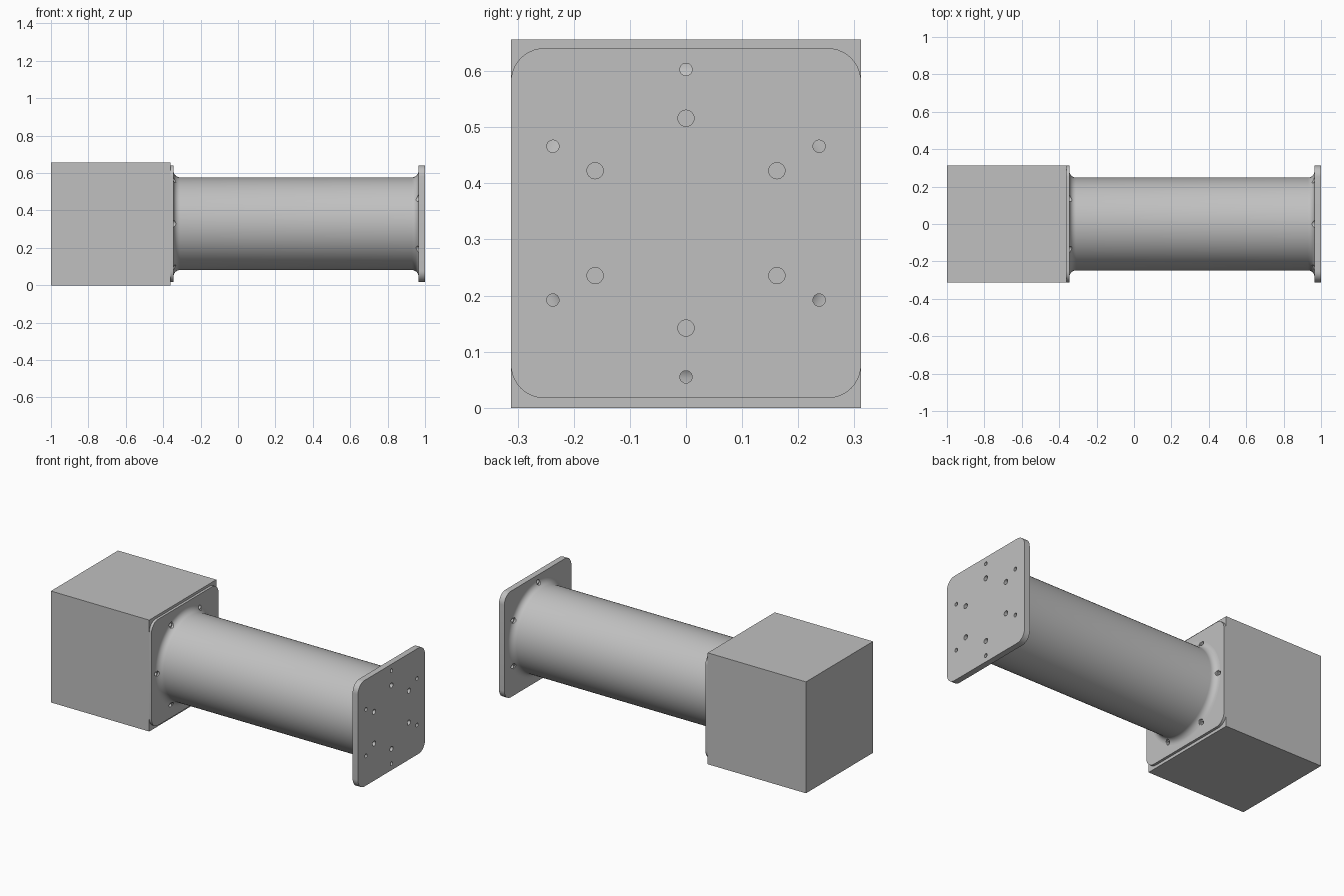
import bpy, bmesh
from math import sin, cos, pi, radians
from mathutils import Matrix

cube = bpy.data.objects.get("Cube")
if cube:
    bpy.data.objects.remove(cube)

AXIS_Z = 0.329          # height of the tube axis
HALF = 0.312            # half width of the flanges and block
BLOCK_X = -0.36         # block face that carries the base flange
BASE_X, END_X = -0.345, 0.965   # flange faces that meet the tube
TUBE_R, FILLET = 0.248, 0.035
BOLT_R, DOWEL_R = 0.274, 0.187  # hole circles

grey = bpy.data.materials.new("plain grey")
grey.use_nodes = True
grey.diffuse_color = (0.53, 0.53, 0.53, 1)
grey.node_tree.nodes["Principled BSDF"].inputs["Base Color"].default_value = (0.53, 0.53, 0.53, 1)


def make_object(name, bm):
    bmesh.ops.recalc_face_normals(bm, faces=bm.faces)
    mesh = bpy.data.meshes.new(name)
    bm.to_mesh(mesh)
    bm.free()
    mesh.materials.append(grey)
    obj = bpy.data.objects.new(name, mesh)
    bpy.context.collection.objects.link(obj)
    return obj


def activate(obj):
    bpy.ops.object.select_all(action='DESELECT')
    obj.select_set(True)
    bpy.context.view_layer.objects.active = obj


def smooth(obj):
    activate(obj)
    bpy.ops.object.shade_smooth_by_angle(angle=radians(30))


def drill(obj, x0, x1, circle, radius, start):
    """Cut six round holes along x on a bolt circle."""
    bm = bmesh.new()
    for i in range(6):
        a = start + i * pi / 3
        place = Matrix.Translation(((x0 + x1) / 2, circle * cos(a), AXIS_Z + circle * sin(a)))
        bmesh.ops.create_cone(bm, cap_ends=True, segments=24, radius1=radius, radius2=radius,
                              depth=x1 - x0, matrix=place @ Matrix.Rotation(pi / 2, 4, 'Y'))
    cutter = make_object("hole_cutter", bm)
    cutter.hide_render = True
    activate(obj)
    mod = obj.modifiers.new("holes", 'BOOLEAN')
    mod.operation, mod.solver, mod.object = 'DIFFERENCE', 'EXACT', cutter
    bpy.ops.object.modifier_apply(modifier=mod.name)
    bpy.data.objects.remove(cutter)


def flange(name, x0, x1):
    """Square plate with rounded corners."""
    r, steps = 0.06, 10
    bm = bmesh.new()
    verts = []
    for k in range(4):
        mid = pi / 4 + k * pi / 2
        cy, cz = [(HALF - r) * (1 if f(mid) > 0 else -1) for f in (cos, sin)]
        for i in range(steps + 1):
            a = k * pi / 2 + i / steps * pi / 2
            verts.append(bm.verts.new((x0, cy + r * cos(a), AXIS_Z + cz + r * sin(a))))
    face = bm.faces.new(verts)
    out = bmesh.ops.extrude_face_region(bm, geom=[face], use_keep_orig=True)["geom"]
    moved = [v for v in out if isinstance(v, bmesh.types.BMVert)]
    bmesh.ops.translate(bm, verts=moved, vec=(x1 - x0, 0, 0))
    return make_object(name, bm)


# Square block
bm = bmesh.new()
bmesh.ops.create_cube(bm, size=1, matrix=Matrix.Translation(((BLOCK_X - 1) / 2, 0, 0.328))
                      @ Matrix.Diagonal((1 + BLOCK_X, 2 * HALF, 0.656, 1)))
make_object("block", bm)

# Flanges; the two bolt patterns are turned by 30 degrees
base = flange("base_flange", BLOCK_X, BASE_X)
drill(base, BLOCK_X - 0.05, BASE_X + 0.05, BOLT_R, 0.011, 0)
end = flange("end_flange", END_X, 1.0)
drill(end, END_X - 0.05, 1.05, BOLT_R, 0.011, pi / 6)
drill(end, END_X - 0.05, 1.05, DOWEL_R, 0.0145, pi / 6)
smooth(base)
smooth(end)

# Tube with a fillet at both ends
arc = [i / 8 * pi / 2 for i in range(9)]
profile = [(BASE_X + FILLET * (1 - cos(a)), TUBE_R + FILLET * (1 - sin(a))) for a in arc]
profile += [(END_X - FILLET * (1 - cos(a)), TUBE_R + FILLET * (1 - sin(a))) for a in reversed(arc)]
SIDES = 96
bm = bmesh.new()
rings = [[bm.verts.new((x, r * cos(2 * pi * s / SIDES), AXIS_Z + r * sin(2 * pi * s / SIDES)))
          for s in range(SIDES)] for x, r in profile]
for a, b in zip(rings, rings[1:]):
    for s in range(SIDES):
        t = (s + 1) % SIDES
        bm.faces.new((a[s], a[t], b[t], b[s]))
bm.faces.new(rings[0])
bm.faces.new(rings[-1])
tube = make_object("tube", bm)

# Bolt head clearances in the fillets
drill(tube, BASE_X - 0.05, BASE_X + 0.06, BOLT_R, 0.018, 0)
drill(tube, END_X - 0.06, END_X + 0.05, BOLT_R, 0.018, pi / 6)
smooth(tube)
